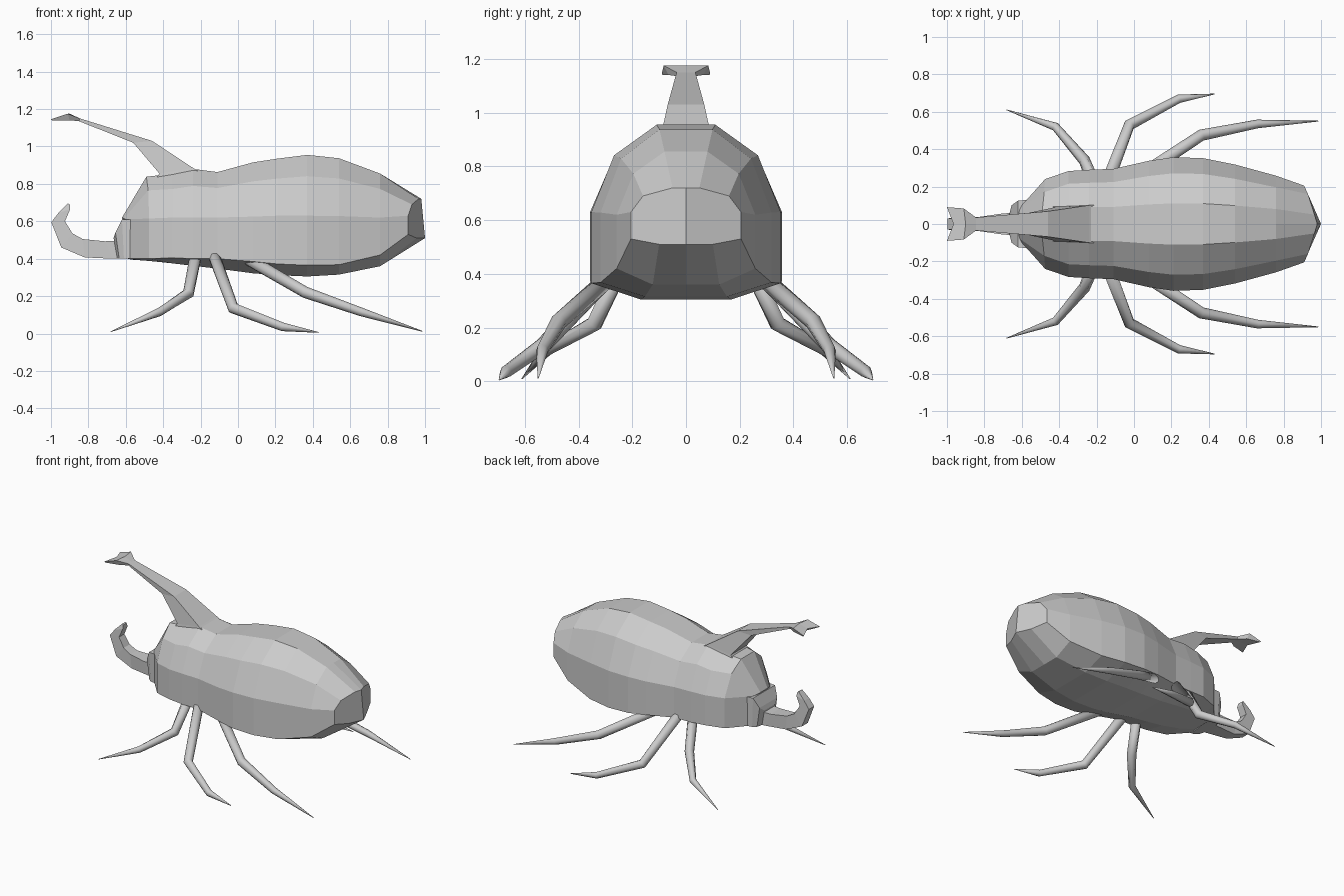
import bpy, bmesh, math
from mathutils import Vector


def finish(name, bm, smooth=False):
    # mirror the +y half, weld the seam and make the object
    bmesh.ops.mirror(bm, geom=bm.verts[:] + bm.edges[:] + bm.faces[:],
                     axis='Y', merge_dist=0.0005)
    bmesh.ops.remove_doubles(bm, verts=bm.verts[:], dist=0.0005)
    bmesh.ops.recalc_face_normals(bm, faces=bm.faces[:])
    mesh = bpy.data.meshes.new(name)
    bm.to_mesh(mesh)
    bm.free()
    for p in mesh.polygons:
        p.use_smooth = smooth
    ob = bpy.data.objects.new(name, mesh)
    bpy.context.collection.objects.link(ob)
    return ob


def loft(name, rings, closed=False, smooth=False):
    bm = bmesh.new()
    vs = [[bm.verts.new(p) for p in r] for r in rings]
    n = len(rings[0])
    for a, b in zip(vs, vs[1:]):
        for i in range(n if closed else n - 1):
            j = (i + 1) % n
            bm.faces.new((a[i], a[j], b[j], b[i]))
    bm.faces.new(vs[0])
    bm.faces.new(vs[-1])
    return finish(name, bm, smooth)


# body: half sections from the top centre round to the bottom centre
def section(x, w, top, mid, low, bot):
    sh = mid + 0.65 * (top - mid)
    return [(x, 0, top), (x, .31 * w, top), (x, .76 * w, sh), (x, w, mid),
            (x, w, low), (x, .48 * w, bot), (x, 0, bot)]


stations = [
    (-.35, .283, .855, .62, .405, .375), (-.24, .29, .88, .62, .40, .362),
    (-.11, .295, .863, .62, .40, .347), (.08, .338, .915, .625, .385, .322),
    (.21, .357, .935, .63, .372, .312), (.37, .352, .955, .63, .365, .305),
    (.54, .318, .937, .628, .368, .315), (.76, .258, .855, .62, .42, .36)]
nose = [(-.62, 0, .62), (-.62, .04, .62), (-.61, .08, .615), (-.60, .10, .61),
        (-.59, .11, .40), (-.57, .06, .395), (-.57, 0, .395)]
brow = [(-.49, 0, .838), (-.49, .075, .838), (-.48, .17, .765), (-.475, .24, .615),
        (-.475, .24, .40), (-.475, .11, .388), (-.475, 0, .388)]
rear = [(.98, 0, .72), (.965, .05, .72), (.93, .16, .69), (.91, .205, .63),
        (.91, .205, .53), (.955, .10, .51), (1.0, 0, .51)]
loft("body", [nose, brow] + [section(*s) for s in stations] + [rear])


# box-section parts: top point, bottom point, half widths at top and bottom
def box_ring(xt, zt, xb, zb, wt, wb):
    return [(xt, 0, zt), (xt, wt, zt), (xb, wb, zb), (xb, 0, zb)]


loft("head", [box_ring(*r) for r in [
    (-.55, .61, -.55, .40, .13, .13), (-.62, .61, -.61, .40, .125, .12),
    (-.655, .54, -.635, .40, .10, .10), (-.665, .51, -.645, .40, .06, .06)]])

loft("lower_horn", [box_ring(*r) for r in [
    (-.60, .50, -.60, .40, .065, .065), (-.71, .493, -.67, .40, .055, .055),
    (-.83, .505, -.82, .407, .038, .038), (-.885, .535, -.945, .46, .034, .034),
    (-.925, .60, -.998, .595, .03, .03), (-.897, .665, -.96, .645, .028, .028),
    (-.90, .69, -.91, .695, .02, .02)]])

# upper horn, ending in a forked tip
horn = [box_ring(*r) for r in [
    (-.18, .85, -.46, .80, .105, .10), (-.24, .885, -.42, .855, .10, .09),
    (-.46, 1.03, -.56, 1.02, .068, .06), (-.845, 1.15, -.85, 1.135, .035, .03)]]
horn.append([(-.90, 0, 1.175), (-.91, .083, 1.175), (-.90, .065, 1.14), (-.90, 0, 1.142)])
horn.append([(-.965, 0, 1.155), (-1, .09, 1.146), (-.995, .088, 1.14), (-.96, 0, 1.142)])
loft("upper_horn", horn)


# legs: tapered jointed tubes ending in a point
def leg(name, path, radii, sides=8):
    pts = [Vector(p) for p in path]
    rings = []
    for i, p in enumerate(pts):
        d0 = (p - pts[max(i - 1, 0)]).normalized()
        d1 = (pts[min(i + 1, len(pts) - 1)] - p).normalized()
        t = (d0 + d1).normalized()
        u = t.cross(Vector((0, 0, 1))).normalized()
        v = u.cross(t)
        rings.append([p + radii[i] * (u * math.cos(a) + v * math.sin(a))
                      for a in (2 * math.pi * k / sides for k in range(sides))])
    loft(name, rings, closed=True, smooth=True)


radii = (.034, .031, .023, .002)
leg("front_legs", [(-.22, .23, .45), (-.265, .34, .215), (-.42, .52, .115), (-.68, .61, .01)], radii)
leg("middle_legs", [(-.14, .23, .45), (-.025, .53, .135), (.24, .67, .035), (.43, .695, .006)], radii)
leg("hind_legs", [(.05, .27, .40), (.36, .475, .22), (.66, .535, .115), (.985, .55, .012)], radii)
